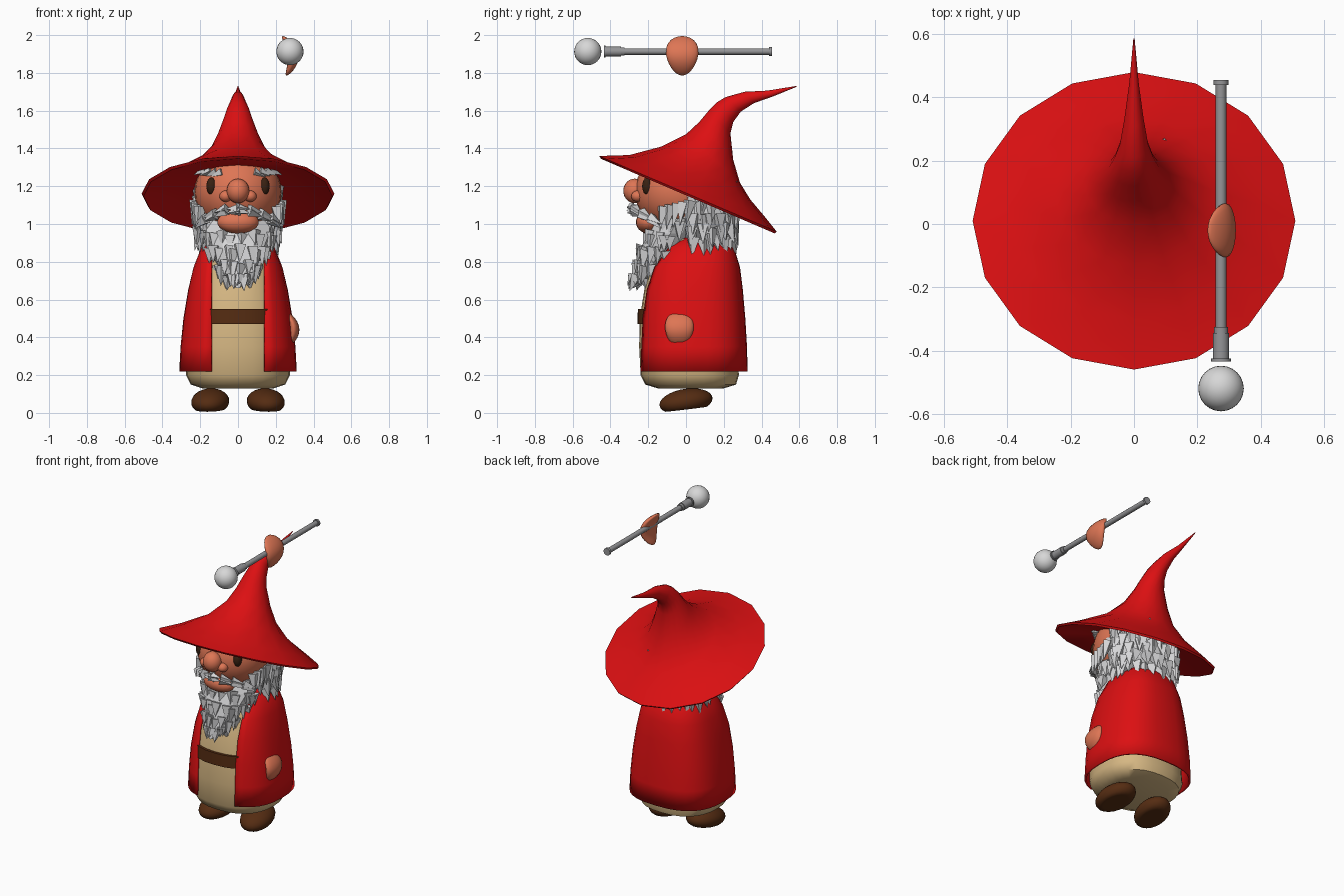
import bpy, bmesh, math, random
from mathutils import Vector, Matrix

random.seed(4)
cube = bpy.data.objects.get("Cube")
if cube:
    bpy.data.objects.remove(cube, do_unlink=True)


def material(name, *rgb):
    m = bpy.data.materials.new(name)
    m.use_nodes = True
    m.diffuse_color = (*rgb, 1)
    bsdf = next(n for n in m.node_tree.nodes if n.type == 'BSDF_PRINCIPLED')
    bsdf.inputs["Base Color"].default_value = (*rgb, 1)
    return m


RED = material("red cloth", .72, .005, .006)
SKIN = material("skin", .73, .18, .09)
WHITE = material("white hair", .68, .68, .69)
TAN = material("tan cloth", .68, .48, .23)
BROWN = material("brown leather", .09, .025, .006)
DARK = material("dark eye", .04, .015, .006)
STEEL = material("staff grey", .3, .3, .31)
PEARL = material("pale orb", .68, .68, .68)


def finish(name, bm, mat, angle=40):
    """Turn a bmesh into an object; angle None leaves it flat shaded."""
    bmesh.ops.recalc_face_normals(bm, faces=bm.faces[:])
    me = bpy.data.meshes.new(name)
    bm.to_mesh(me)
    bm.free()
    me.materials.append(mat)
    ob = bpy.data.objects.new(name, me)
    bpy.context.collection.objects.link(ob)
    if angle:
        bpy.ops.object.select_all(action='DESELECT')
        ob.select_set(True)
        bpy.context.view_layer.objects.active = ob
        bpy.ops.object.shade_smooth_by_angle(angle=math.radians(angle))
    return ob


def spow(v, e):
    return math.copysign(abs(v) ** e, v)


def loft(bm, rings, n=20, p=2, gap=0, caps=True):
    """Skin rings given as front y, front z, back y, back z, half width.
    A gap leaves the front open to that half width."""
    rows = []
    for fy, fz, by, bz, hw in rings:
        mid = Vector((0, (fy + by) / 2, (fz + bz) / 2))
        arm = Vector((0, fy, fz)) - mid
        start = math.asin(min(.75, gap / hw) ** (p / 2)) if gap else 0
        row = []
        for i in range(n + 1 if gap else n):
            a = start + (2 * math.pi - 2 * start) * i / n
            v = mid + arm * spow(math.cos(a), 2 / p)
            v.x = hw * spow(math.sin(a), 2 / p)
            row.append(bm.verts.new(v))
        rows.append(row)
    for low, high in zip(rows, rows[1:]):
        for i in range(len(low) - 1 if gap else n):
            j = (i + 1) % len(low)
            bm.faces.new((low[i], low[j], high[j], high[i]))
    if caps:
        bm.faces.new(rows[0])
        bm.faces.new(rows[-1])
    return rows


def level(rows):
    """Horizontal rings from z, front y, back y, half width."""
    return [(f, z, b, z, w) for z, f, b, w in rows]


def ball(name, mat, loc, size, rot=(0, 0, 0), shape=None, seg=20, rows=14):
    bm = bmesh.new()
    bmesh.ops.create_uvsphere(bm, u_segments=seg, v_segments=rows, radius=1)
    turn = Matrix.Rotation(rot[2], 3, 'Z') @ Matrix.Rotation(rot[1], 3, 'Y') @ Matrix.Rotation(rot[0], 3, 'X')
    for v in bm.verts:
        c = shape(v.co.copy()) if shape else v.co
        v.co = turn @ Vector(a * b for a, b in zip(c, size)) + Vector(loc)
    return finish(name, bm, mat, 60)


def tuft(bm, base, tip, r):
    """A jagged four sided lock of hair."""
    base, tip = Vector(base), Vector(tip)
    d = tip - base
    q = d.to_track_quat('Z', 'Y')
    bmesh.ops.create_cone(
        bm, cap_ends=True, segments=4, radius1=r, radius2=0, depth=d.length,
        matrix=Matrix.Translation((base + tip) / 2) @ q.to_matrix().to_4x4()
        @ Matrix.Rotation(random.uniform(0, 1.5), 4, 'Z'))


# Hat: bent crown, wide tilted brim and hollow underside
bm = bmesh.new()
loft(bm, [(-.2, 1.31, .28, 1.1, .28), (-.45, 1.345, .47, .95, .5),
          (-.46, 1.36, .48, .96, .51), (-.3, 1.365, .42, 1.035, .4),
          (-.13, 1.41, .34, 1.13, .25), (0, 1.475, .285, 1.22, .16),
          (.07, 1.54, .25, 1.34, .115), (.12, 1.6, .235, 1.48, .08),
          (.165, 1.645, .25, 1.54, .062), (.21, 1.672, .29, 1.595, .045),
          (.31, 1.7, .36, 1.64, .03), (.43, 1.706, .46, 1.675, .015),
          (.585, 1.731, .587, 1.727, .002)], n=16)
finish("hat", bm, RED, 50)

# Robe, belt and open coat
bm = bmesh.new()
loft(bm, level([(.13, -.15, .2, .19), (.15, -.215, .265, .25), (.2, -.24, .28, .275),
                (.35, -.248, .27, .27), (.5, -.245, .25, .255), (.75, -.205, .2, .2),
                (.92, -.12, .15, .13)]), n=28, p=2.4)
finish("robe", bm, TAN, 50)
bm = bmesh.new()
loft(bm, level([(.47, -.257, .25, .252), (.55, -.255, .25, .25)]), n=28, p=2.4)
finish("belt", bm, BROWN)
bm = bmesh.new()
loft(bm, level([(.22, -.25, .32, .305), (.35, -.247, .317, .298), (.5, -.242, .308, .283),
                (.65, -.225, .295, .258), (.77, -.19, .28, .23), (.87, -.13, .25, .19),
                (.92, -.06, .2, .13), (.935, .03, .12, .05)]),
     n=28, p=2.6, gap=.14, caps=False)
coat = finish("coat", bm, RED, 50)
solid = coat.modifiers.new("cloth thickness", 'SOLIDIFY')
solid.thickness = .012
solid.offset = 0

# Head and face
ball("head", SKIN, (0, -.03, 1.17), (.23, .24, .22), seg=28, rows=18)
ball("chin", SKIN, (0, -.2, 1.01), (.11, .065, .06))
ball("nose", SKIN, (0, -.272, 1.175), (.06, .06, .065))
for side, word in ((1, "left"), (-1, "right")):
    ball(word + "_nostril", SKIN, (side * .065, -.255, 1.147), (.033, .035, .03))
    ball(word + "_eye", DARK, (side * .14, -.205, 1.2), (.027, .027, .046))

# Beard: pointed bulk covered in locks, leaving the chin clear
bm = bmesh.new()
beard = [(1.03, -.17, .08, .2), (.95, -.205, .04, .19), (.87, -.24, -.01, .155),
         (.79, -.26, -.09, .11), (.72, -.285, -.16, .06), (.66, -.3, -.28, .01)]
loft(bm, level(beard), n=12)
for z, f, b, w in beard[:-1]:
    for deg in range(-110, 111, 17):
        if z > 1 and abs(deg) < 45:
            continue
        a = math.radians(deg + random.uniform(-6, 6))
        mid, ry = (f + b) / 2, (b - f) / 2
        base = Vector((w * .93 * math.sin(a), mid - ry * .93 * math.cos(a), z + random.uniform(-.02, .02)))
        out = Vector((math.sin(a) * .01, -math.cos(a) * .03, -random.uniform(.07, .11)))
        if z < .75:
            out.z *= .6
        tuft(bm, base, base + out, random.uniform(.028, .042))
for s in (1, -1):
    for k in range(5):
        base = Vector((s * (.2 + .006 * k), -.12 + .035 * k, 1.09 + .008 * k))
        tuft(bm, base, base + Vector((s * .02, -.02, -.13)), .035)
finish("beard", bm, WHITE, None)

# Moustache sweeping out from under the nose
bm = bmesh.new()
for s in (1, -1):
    path = [(-.01, -.285, 1.085), (.06, -.275, 1.08), (.12, -.235, 1.06),
            (.17, -.185, 1.035), (.21, -.13, 1.0)]
    for a, b in zip(path, path[1:]):
        for lift in (0, -.012):
            tuft(bm, (s * a[0], a[1], a[2] + lift), (s * b[0] * 1.1, b[1], b[2] + lift * 2), .03)
finish("moustache", bm, WHITE, None)

# Eyebrows
for s, word in ((1, "left"), (-1, "right")):
    bm = bmesh.new()
    for k in range(4):
        x = .085 + .03 * k
        y = -.22 + .022 * k
        tuft(bm, (s * x, y, 1.275 + .004 * k), (s * (x + .06), y + .02, 1.25 + .003 * k), .026)
    finish(word + "_eyebrow", bm, WHITE, None)

# Hair around the back of the head
bm = bmesh.new()
bmesh.ops.create_uvsphere(bm, u_segments=14, v_segments=9, radius=1)
for v in bm.verts:
    k = random.uniform(.95, 1.05)
    v.co = Vector((v.co.x * .225 * k, .085 + v.co.y * .175 * k, 1.07 + v.co.z * .2))
for z in (1.2, 1.13, 1.06, .99, .93):
    for deg in range(-15, 196, 15):
        a = math.radians(deg + random.uniform(-5, 5))
        k = .96 if z > .95 else .88
        base = Vector((.215 * k * math.cos(a), .085 + .17 * k * math.sin(a), z + random.uniform(-.02, .02)))
        tip = base + Vector((.025 * math.cos(a), .03 * math.sin(a), -random.uniform(.08, .12)))
        tuft(bm, base, tip, random.uniform(.035, .048))
finish("hair", bm, WHITE, None)


# Hands: cupped ovals, narrower toward the bottom
def cupped(c):
    c.y *= 1 + .18 * c.z
    c.x -= 1.5 * c.z * c.z
    return c


ball("lower_hand", SKIN, (.295, -.035, .44), (.03, .075, .1), shape=cupped)
ball("raised_hand", SKIN, (.292, -.02, 1.895), (.03, .085, .105), rot=(0, -.1, 0), shape=cupped)


# Shoes: low toe, high heel, flattened sole
def shoe(c):
    c.z = max(c.z, -.6)
    c.z += .25 * c.y
    return c


for s, word in ((1, "left"), (-1, "right")):
    ball(word + "_shoe", BROWN, (s * .147, 0, .06), (.1, .142, .068), rot=(0, 0, s * .15), shape=shoe)

# Staff lying level, with collars and an orb at the front
bm = bmesh.new()
for y0, y1, r in ((-.43, .45, .017), (-.43, -.345, .026), (-.435, -.425, .031),
                  (-.35, -.325, .022), (.44, .455, .024)):
    bmesh.ops.create_cone(
        bm, cap_ends=True, segments=12, radius1=r, radius2=r, depth=y1 - y0,
        matrix=Matrix.Translation((.275, (y0 + y1) / 2, 1.913)) @ Matrix.Rotation(math.pi / 2, 4, 'X'))
finish("staff", bm, STEEL)
ball("orb", PEARL, (.275, -.52, 1.913), (.072, .072, .072), seg=24, rows=16)
